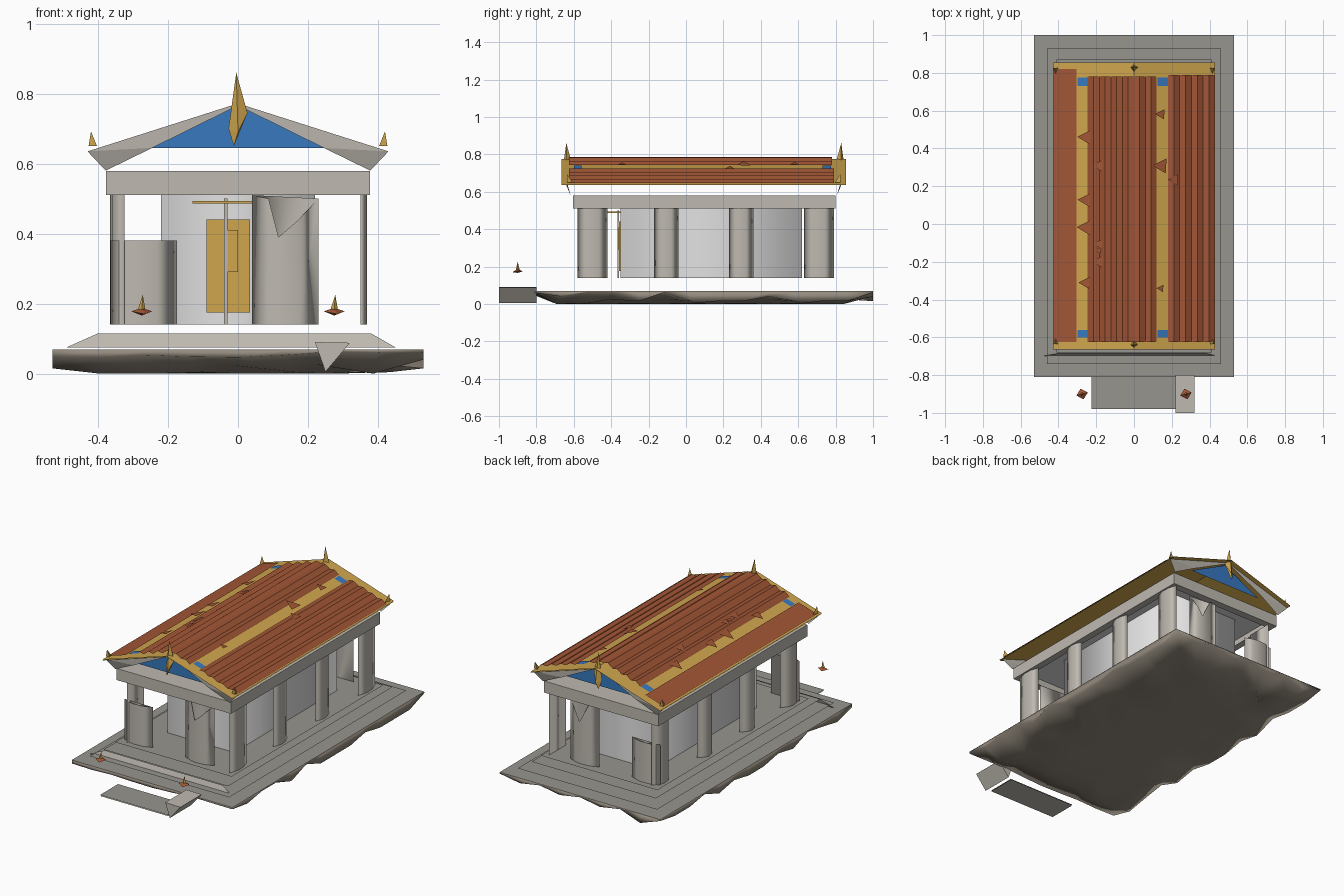
import bpy, bmesh, math, random
from mathutils import Vector

random.seed(4)
cube = bpy.data.objects.get("Cube")
if cube:
    bpy.data.objects.remove(cube)


def material(name, rgb):
    m = bpy.data.materials.new(name)
    m.use_nodes = True
    m.diffuse_color = (*rgb, 1)
    m.node_tree.nodes["Principled BSDF"].inputs["Base Color"].default_value = (*rgb, 1)
    return m


STONE = material("pale stone", (.52, .49, .44))
FLOOR = material("grey paving", (.31, .30, .275))
WALL = material("white plaster", (.76, .76, .76))
ROCK = material("brown rock", (.30, .26, .21))
RUST = material("terracotta", (.36, .093, .036))
GOLD = material("gold", (.63, .38, .075))
BLUE = material("blue", (.038, .19, .52))


def mesh(name, verts, faces, mat, facing=None, smooth=False):
    """Mesh from points; open sheets are turned towards 'facing', closed ones outwards."""
    bm = bmesh.new()
    vs = [bm.verts.new(v) for v in verts]
    for f in faces:
        bm.faces.new([vs[i] for i in f])
    bmesh.ops.recalc_face_normals(bm, faces=bm.faces)
    if facing:
        total = sum((f.normal * f.calc_area() for f in bm.faces), Vector())
        if total.dot(Vector(facing)) < 0:
            bmesh.ops.reverse_faces(bm, faces=bm.faces)
    me = bpy.data.meshes.new(name)
    bm.to_mesh(me)
    bm.free()
    me.materials.append(mat)
    me.polygons.foreach_set("use_smooth", [smooth] * len(me.polygons))
    ob = bpy.data.objects.new(name, me)
    bpy.context.collection.objects.link(ob)
    return ob


def box(name, x0, x1, y0, y1, z0, z1, mat, open_ends=False, smooth=False):
    v = [(x, y, z) for z in (z0, z1) for x, y in ((x0, y0), (x1, y0), (x1, y1), (x0, y1))]
    f = [(i, (i + 1) % 4, 4 + (i + 1) % 4, 4 + i) for i in range(4)]
    if not open_ends:
        f += [(3, 2, 1, 0), (4, 5, 6, 7)]
    return mesh(name, v, f, mat, smooth=smooth)


def plate(name, x0, x1, y0, y1, z, mat, up=1):
    return mesh(name, [(x0, y0, z), (x1, y0, z), (x1, y1, z), (x0, y1, z)],
                [(0, 1, 2, 3)], mat, (0, 0, up))


def sheet(name, profile, y0, y1, mat, facing):
    """Sweep an x-z profile along y as an open sheet."""
    n = len(profile)
    v = [(x, y, z) for y in (y0, y1) for x, z in profile]
    return mesh(name, v, [(i, i + 1, n + i + 1, n + i) for i in range(n - 1)], mat, facing)


def bipyramid(name, ring, low, high, mat):
    faces = [(i, (i + 1) % 4, t) for i in range(4) for t in (4, 5)]
    return mesh(name, ring + [low, high], faces, mat)


def column(name, start, end, depth, tops=(.51,) * 5):
    """Shallow curved shaft between two floor points, bulging sideways by depth."""
    a, b = Vector(start), Vector(end)
    d = b - a
    side = Vector((d.y, -d.x)).normalized()
    pts = [a + d * t + side * depth * math.sin(math.pi * t) for t in (0, .25, .4, .7, 1)]
    n = len(pts)
    v = [(p.x, p.y, .14) for p in pts] + [(p.x, p.y, z) for p, z in zip(pts, tops)]
    f = [(i, (i + 1) % n, n + (i + 1) % n, n + i) for i in range(n)]
    return mesh(name, v, f, STONE, smooth=True)


# Rocky foundation: flat paved top, jagged receding skirt and low core
plate("terrace", -.53, .53, -.81, 1, .07, FLOOR)
NX, NY = 8, 13
verts = []
for j in range(NY + 1):
    for i in range(NX + 1):
        x, y = -.53 + 1.06 * i / NX, -.81 + 1.81 * j / NY
        inset = min(i, NX - i, j, NY - j)
        if inset == 0:
            z = random.choice((.015, .04, .062)) if j else random.uniform(.045, .064)
        else:
            x += random.uniform(-.045, .045)
            y += random.uniform(-.045, .045)
            z = random.choice((0, .004, .025)) if inset == 1 else random.choice((0, .001, .003))
        verts.append((x, y, z))
w = NX + 1
faces = [(j * w + i, j * w + i + 1, (j + 1) * w + i + 1, (j + 1) * w + i)
         for j in range(NY) for i in range(NX)]
faces = [t for a, b, c, d in faces for t in ((a, b, c), (a, c, d))]
rim = [i for i in range(w)] + [j * w + NX for j in range(1, NY + 1)]
rim += [NY * w + i for i in range(NX - 1, -1, -1)] + [j * w for j in range(NY - 1, 0, -1)]
base, m = len(verts), len(rim)
verts += [(verts[k][0], verts[k][1], .069) for k in rim]
faces += [(rim[k], rim[(k + 1) % m], base + (k + 1) % m, base + k) for k in range(m)]
faces.append(tuple(range(base, base + m)))
mesh("rock_foundation", verts, faces, ROCK, smooth=True)

# Steps and temple floor
plate("lower_step", -.46, .46, -.74, .93, .085, FLOOR)
plate("upper_step", -.41, .41, -.68, .87, .115, FLOOR)
plate("temple_floor", -.385, .385, -.61, .82, .139, FLOOR)
mesh("front_step_slope", [(-.49, -.7, .075), (.45, -.7, .075), (.38, -.685, .115), (-.4, -.685, .115)],
     [(0, 1, 2, 3)], STONE, (0, -1, 0))

# Entrance slab lying low in front of the terrace, and its cheek
plate("entrance_slab", -.225, .225, -.98, -.81, .008, FLOOR)
plate("entrance_slab_underside", -.225, .225, -.98, -.81, .002, STONE, -1)
mesh("entrance_cheek", [(x, y, z) for y in (-1, -.8) for x, z in ((.22, .09), (.32, .088), (.25, .005))],
     [(0, 1, 2), (3, 5, 4), (0, 3, 4, 1), (1, 4, 5, 2), (2, 5, 3, 0)], STONE)

# Inner chamber with gilded door and canopy
box("chamber_walls", -.22, .22, -.35, .62, .14, .575, WALL, True, True)
box("door", -.09, .035, -.358, -.35, .175, .44, GOLD)
box("door_panel", -.04, .0, -.364, -.358, .29, .41, GOLD)
box("door_seam", -.04, -.03, -.365, -.358, .14, .5, STONE)
box("door_canopy", -.13, .05, -.5, -.35, .486, .493, GOLD)

# Columns: the long sides, then the two ends
for k, (y0, y1) in enumerate(((-.58, -.42), (-.17, -.04), (.23, .36), (.63, .79))):
    column(f"left_column_{k}", (.35, y0), (.35, y1), .02)
    column(f"right_column_{k}", (-.325, y1), (-.325, y0), .043)
notched = (.51, .5, .39, .44, .5)
for end, y, s in (("front", -.55, 1), ("back", .76, -1)):
    for part, x0, x1, tops in (("column", .04, .23, notched), ("low_pier", -.365, -.175, (.38,) * 5)):
        a, b = ((x0, y), (x1, y)) if s > 0 else ((x1, y), (x0, y))
        column(f"{end}_{part}", a, b, .025, tops if s > 0 else tops[::-1])

# Entablature and ceiling
box("entablature", -.377, .377, -.605, .80, .51, .579, STONE, True)
for s in (-1, 1):
    plate("side_beam_underside", s * .335, s * .377, -.605, .8, .51, STONE, -1)
plate("front_beam_underside", -.335, .335, -.605, -.56, .51, STONE, -1)
plate("back_beam_underside", -.335, .335, .755, .8, .51, STONE, -1)
plate("ceiling", -.377, .377, -.605, .80, .579, WALL, -1)
plate("cornice_top", -.377, .377, -.605, .80, .58, STONE)


def roof_z(x):
    return .78 - .315 * abs(x)


# Gables: blue pediment, flared raking cornices and gilded ornaments
for end, y, s in (("front", -.605, -1), ("back", .795, 1)):
    mesh(f"{end}_pediment", [(-.245, y, .645), (.245, y, .645), (0, y, .768)],
         [(0, 1, 2)], BLUE, (0, s, 0))
    for x in (-1, 1):
        mesh(f"{end}_raking_cornice",
             [(x * .43, y + s * .035, .635), (x * .378, y + s * .012, .58),
              (x * .245, y + s * .03, .645), (0, y + s * .03, .766), (0, y + s * .03, .772)],
             [(0, 1, 2), (0, 2, 3, 4)], STONE, (0, s, 0))
        # Corner leaf
        c = Vector((x * .415, y + s * .03, .65))
        mesh(f"{end}_corner_leaf",
             [c + Vector(p) for p in ((-.012, 0, 0), (.012, 0, 0), (0, -s * .03, .0), (x * .005, 0, .042))],
             [(0, 1, 2), (0, 1, 3), (1, 2, 3), (2, 0, 3)], GOLD)
    # Ridge leaf
    yc = y + s * .035
    bipyramid(f"{end}_ridge_leaf",
              [(-.027, yc, .70), (0, yc + s * .024, .69), (.027, yc, .745), (0, yc - s * .025, .77)],
              (-.012, yc + s * .014, .65), (-.005, yc, .86), GOLD)

# Gilded roof bed, visible at the ends, the eaves and between tile runs
for side, up, drop in (("top", 1, .004), ("underside", -1, .009)):
    sheet(f"roof_bed_{side}", [(x, roof_z(x) - drop) for x in (-.43, 0, .43)],
          -.665, .855, GOLD, (0, 0, up))

# Blue insets closing the gilded stripes at both ends
for x0, x1 in ((-.3, -.245), (.125, .18)):
    for y0, y1 in ((-.6, -.56), (.73, .775)):
        sheet("roof_blue_inset", [(x, roof_z(x) - .001) for x in (x0, x1)], y0, y1, BLUE, (0, 0, 1))

# Terracotta tile runs: rippled sheets with raised ribs
for name, x0, x1, ribs, lift, back in (("right_eave_tiles", -.425, -.305, 1, .003, .82),
                                       ("ridge_tiles_right", -.245, 0, 4, .016, .78),
                                       ("ridge_tiles_left", 0, .12, 2, .012, .78),
                                       ("left_eave_tiles", .18, .428, 4, .012, .79)):
    n = ribs * 2
    xs = [x0 + (x1 - x0) * i / n for i in range(n + 1)]
    sheet(name, [(x, roof_z(x) + (lift if i % 2 else .001)) for i, x in enumerate(xs)],
          -.625, back, RUST, (0, 0, 1))

# Loose tile shards along the gilded stripes
for k in range(12):
    x = random.choice((-.26, -.19, .14, .21))
    y = random.uniform(-.5, .7)
    r = random.uniform(.02, .05)
    pts = [(x + dx * r, y + dy * r) for dx, dy in ((-.9, 0), (.6, -.9), (.7, .8))]
    mesh("tile_shard", [(px, py, roof_z(px) + .015) for px, py in pts], [(0, 1, 2)], RUST, (0, 0, 1))

# Pair of lamps in front of the terrace
for side, x in (("left", .275), ("right", -.275)):
    y = -.9
    bipyramid(f"{side}_lamp_bowl",
              [(x + .03, y + .008, .178), (x - .008, y + .028, .174),
               (x - .03, y - .008, .178), (x + .008, y - .028, .17)],
              (x, y, .166), (x, y, .188), RUST)
    bipyramid(f"{side}_lamp_flame",
              [(x + .01, y, .186), (x, y + .01, .186), (x - .01, y, .186), (x, y - .01, .183)],
              (x, y, .176), (x + .003, y, .225), GOLD)
